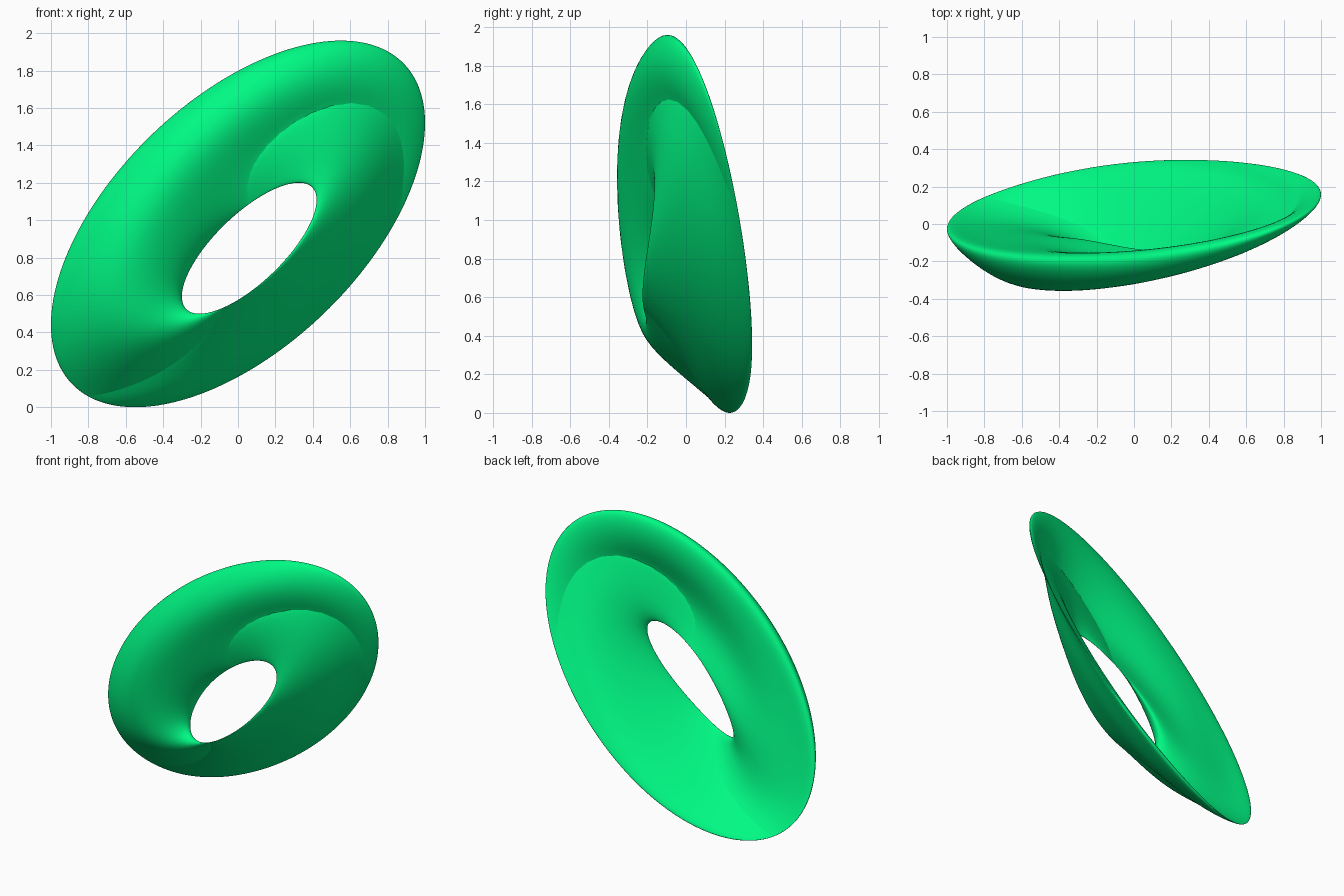
import bpy, bmesh
from math import sin, cos, pi, radians

if "Cube" in bpy.data.objects:
    bpy.data.objects.remove(bpy.data.objects["Cube"])

NU, NV = 160, 64


def wave(t, base, amp, phase):
    return base + amp * cos(t - radians(phase))


def half_gap(t, s):
    # the two skins swap places along two curved crossing lines
    t1 = radians(32 + 59 * cos(pi * s ** 1.5))
    t2 = radians(217 + 33 * cos(pi * s / 2))
    d = (t - t1) % (2 * pi)
    w = t2 - t1
    if d < w:
        u = d / w
        return 0.113 * (sin(pi * u) - 0.08 * sin(2 * pi * u))
    u = (d - w) / (2 * pi - w)
    return -0.075 * (sin(pi * u) + 0.2 * sin(2 * pi * u))


def surface(t, v):
    s = min(1.0, max(0.0, (1 + cos(v)) / 2))
    # outer rim and hole edge, both tilted ellipses
    outer = (cos(t), wave(t, 0.065, 0.27, 290), wave(t, 0.98, 0.98, 56.6))
    hole_y = wave(t, -0.16, 0.045, 110) + 0.025 * cos(2 * (t - radians(165)))
    inner = (wave(t, 0.06, 0.36, 0), hole_y, wave(t, 0.85, 0.35, 42.5))
    x, y, z = (i + (o - i) * s for o, i in zip(outer, inner))
    # forward bulge of the mean skin, then the gap between skins
    y += wave(t, -0.03, -0.065, 140) * 4 * s * (1 - s)
    y -= half_gap(t, s) * sin(v)
    return x, y, z


# closed ring surface, periodic both ways
bm = bmesh.new()
grid = [[bm.verts.new(surface(2 * pi * i / NU, 2 * pi * j / NV)) for j in range(NV)]
        for i in range(NU)]
for i in range(NU):
    for j in range(NV):
        a, b = grid[i], grid[(i + 1) % NU]
        k = (j + 1) % NV
        f = bm.faces.new((a[j], b[j], b[k], a[k]))
        f.smooth = True
mesh = bpy.data.meshes.new("twisted_ring")
bm.to_mesh(mesh)
bm.free()
ring = bpy.data.objects.new("twisted_ring", mesh)
bpy.context.collection.objects.link(ring)

# green finish
mat = bpy.data.materials.new("green")
mat.diffuse_color = (0.0, 0.95, 0.23, 1)
mat.use_nodes = True
mat.node_tree.nodes["Principled BSDF"].inputs["Base Color"].default_value = mat.diffuse_color
mesh.materials.append(mat)
